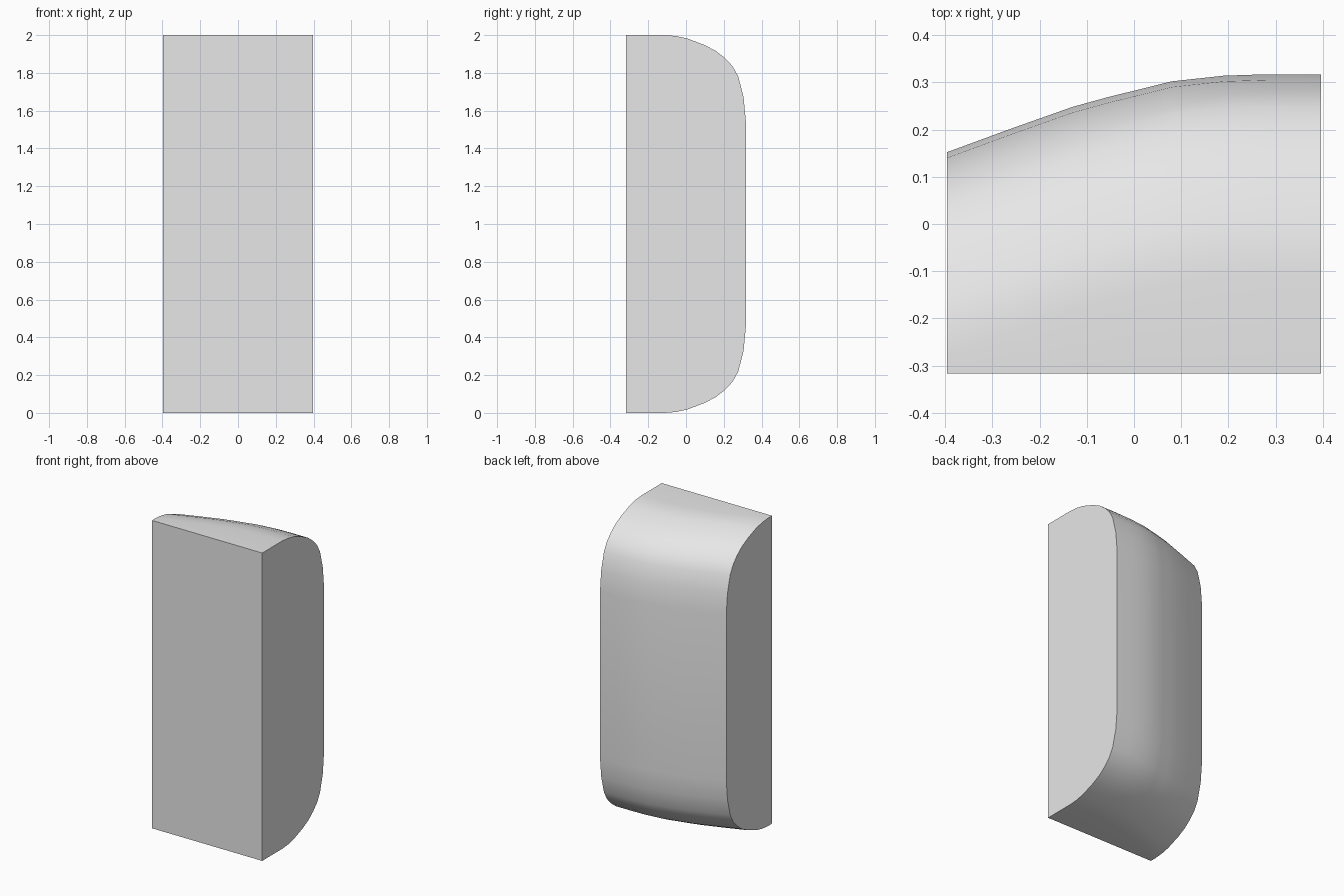
import bpy
import bmesh

cube = bpy.data.objects.get("Cube")
if cube:
    bpy.data.objects.remove(cube, do_unlink=True)

FRONT, HEIGHT = -0.317, 2.0

# Plan curve of the back: (x, y)
back_curve = [(-0.396, 0.152), (-0.26, 0.202), (-0.13, 0.248), (-0.05, 0.27),
              (0.02, 0.287), (0.08, 0.302), (0.19, 0.314), (0.28, 0.317), (0.396, 0.317)]

# Rounded corner: (distance in front of the back, distance from the end)
corner = [(0.43, 0), (0.37, 0.005), (0.31, 0.018), (0.22, 0.052), (0.16, 0.083),
          (0.11, 0.122), (0.07, 0.165), (0.04, 0.22), (0.012, 0.33), (0, 0.46)]


def section(x, back):
    """Side outline at x, from front bottom round the back to front top."""
    lower = [(x, back - d, h) for d, h in corner]
    upper = [(x, y, HEIGHT - z) for x, y, z in reversed(lower)]
    return [(x, FRONT, 0)] + lower + upper + [(x, FRONT, HEIGHT)]


# Solid block lofted through the sections
bm = bmesh.new()
rings = [[bm.verts.new(p) for p in section(x, y)] for x, y in back_curve]
for a, b in zip(rings, rings[1:]):
    for i in range(len(a)):
        j = (i + 1) % len(a)
        bm.faces.new((a[i], a[j], b[j], b[i]))
bm.faces.new(rings[0])
bm.faces.new(rings[-1])
bmesh.ops.recalc_face_normals(bm, faces=bm.faces)

mesh = bpy.data.meshes.new("rounded_block")
bm.to_mesh(mesh)
bm.free()
block = bpy.data.objects.new("rounded_block", mesh)
bpy.context.collection.objects.link(block)

# Plain grey surface
grey = bpy.data.materials.new("light_grey")
grey.use_nodes = True
grey.diffuse_color = (0.8, 0.8, 0.8, 1)
grey.node_tree.nodes["Principled BSDF"].inputs["Base Color"].default_value = (0.8, 0.8, 0.8, 1)
mesh.materials.append(grey)

# Smooth curves with sharp end edges
bpy.ops.object.select_all(action="DESELECT")
block.select_set(True)
bpy.context.view_layer.objects.active = block
bpy.ops.object.shade_smooth_by_angle(angle=0.6)
